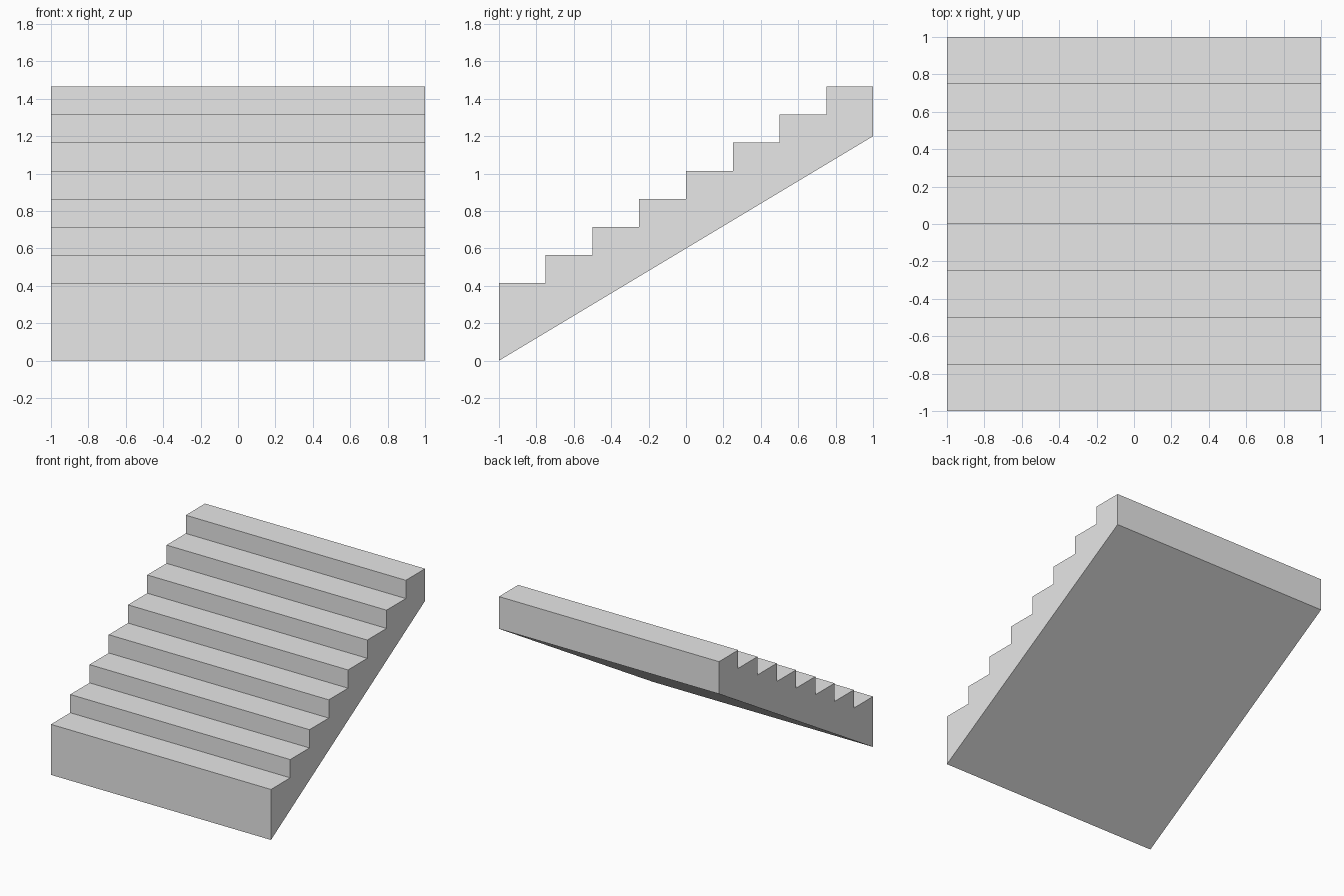
import bpy
import bmesh

cube = bpy.data.objects.get("Cube")
if cube:
    bpy.data.objects.remove(cube, do_unlink=True)

STEPS = 8
WIDTH = 2.0
TREAD = 2.0 / STEPS
RISE = 0.15
FIRST_TOP = 0.415
BACK_BOTTOM = 1.2

# Plain grey material
grey = bpy.data.materials.new("light grey")
grey.use_nodes = True
colour = (0.8, 0.8, 0.8, 1)
grey.diffuse_color = colour
grey.node_tree.nodes["Principled BSDF"].inputs["Base Color"].default_value = colour

# Side profile: sloping underside, then the steps from back to front
profile = [(-1, 0), (1, BACK_BOTTOM)]
for i in reversed(range(STEPS)):
    top = FIRST_TOP + i * RISE
    front = -1 + i * TREAD
    profile += [(front + TREAD, top), (front, top)]

# Extrude the profile across the width
bm = bmesh.new()
side = bm.faces.new([bm.verts.new((-WIDTH / 2, y, z)) for y, z in profile])
result = bmesh.ops.extrude_face_region(bm, geom=[side])
moved = [v for v in result["geom"] if isinstance(v, bmesh.types.BMVert)]
bmesh.ops.translate(bm, verts=moved, vec=(WIDTH, 0, 0))
bmesh.ops.recalc_face_normals(bm, faces=bm.faces)

mesh = bpy.data.meshes.new("staircase")
bm.to_mesh(mesh)
bm.free()
mesh.materials.append(grey)
staircase = bpy.data.objects.new("staircase", mesh)
bpy.context.collection.objects.link(staircase)
